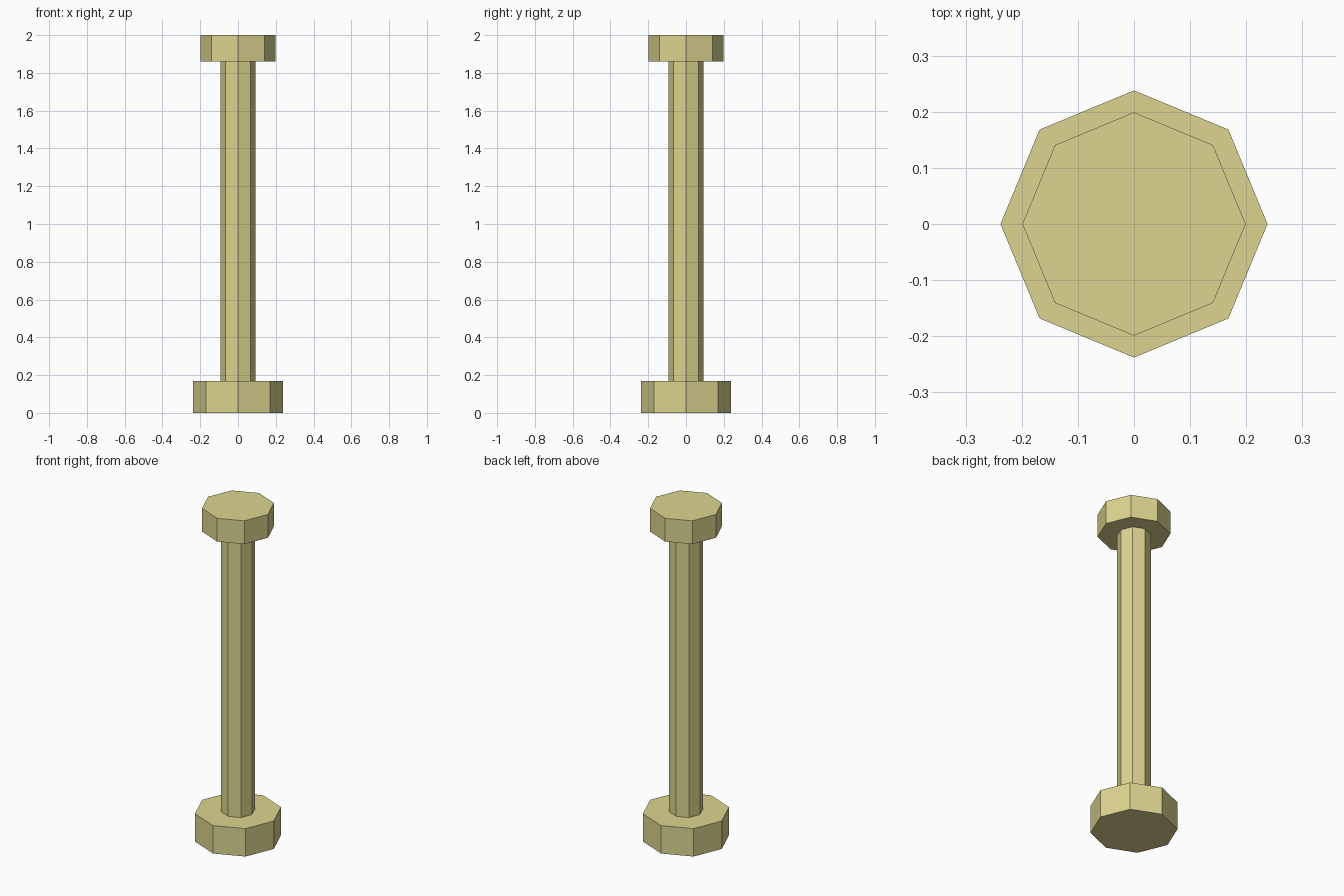
import bpy

if "Cube" in bpy.data.objects:
    bpy.data.objects.remove(bpy.data.objects["Cube"])

mat = bpy.data.materials.new("khaki")
mat.diffuse_color = (0.72, 0.66, 0.28, 1)
mat.use_nodes = True
mat.node_tree.nodes["Principled BSDF"].inputs["Base Color"].default_value = mat.diffuse_color


def octagon(name, radius, z0, z1):
    # Flat-shaded eight-sided prism with corners on the x and y axes
    bpy.ops.mesh.primitive_cylinder_add(vertices=8, radius=radius, depth=z1 - z0,
                                        location=(0, 0, (z0 + z1) / 2))
    ob = bpy.context.object
    ob.name = name
    ob.data.materials.append(mat)
    return ob


# Foot, post (sunk into both ends) and cap
octagon("base", 0.238, 0.0, 0.168)
octagon("shaft", 0.093, 0.02, 1.9)
octagon("cap", 0.199, 1.86, 2.0)
